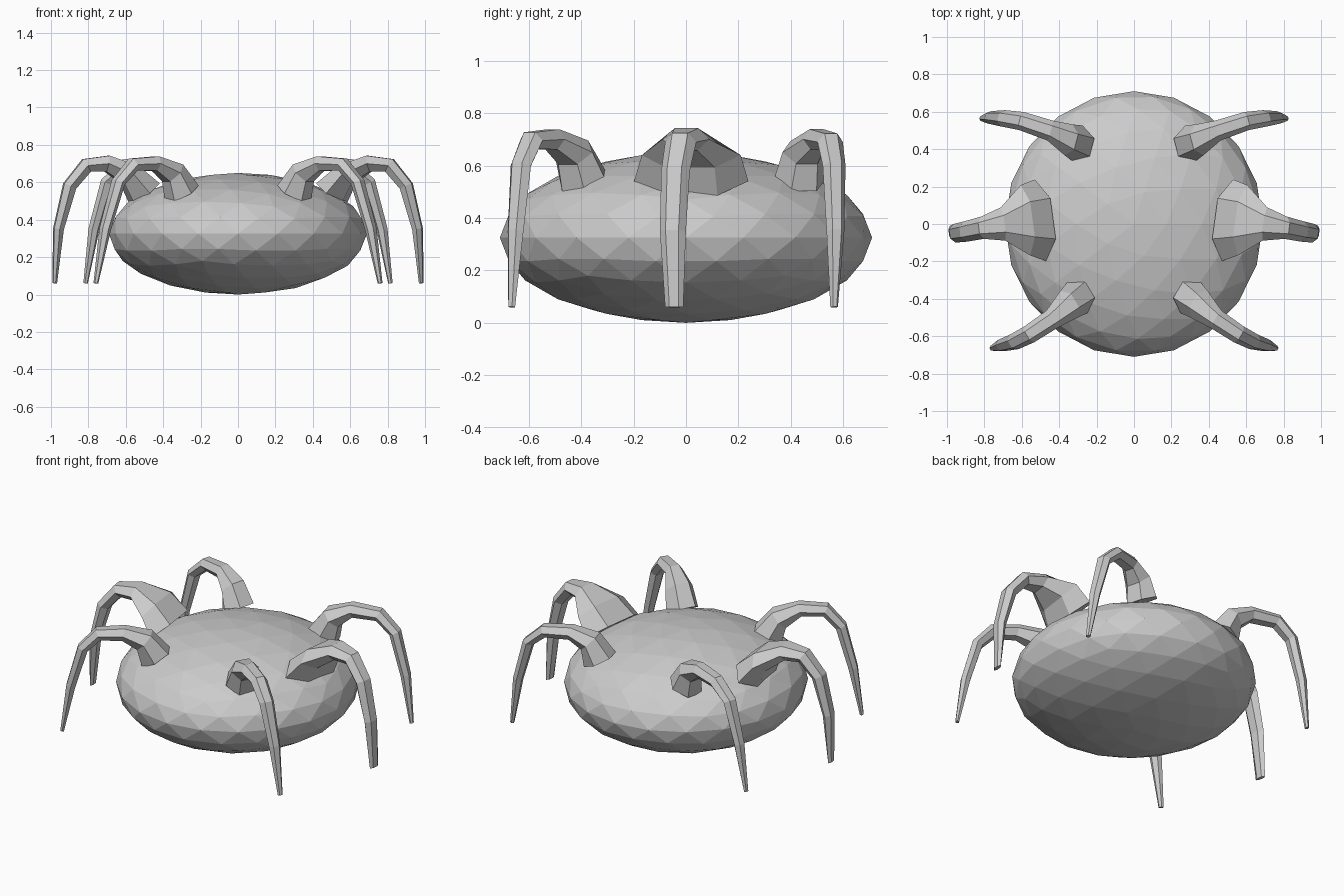
import bpy, bmesh, math
from mathutils import Vector

if "Cube" in bpy.data.objects:
    bpy.data.objects.remove(bpy.data.objects["Cube"])


def finish(name, bm):
    bmesh.ops.recalc_face_normals(bm, faces=bm.faces)
    mesh = bpy.data.meshes.new(name)
    bm.to_mesh(mesh)
    bm.free()
    obj = bpy.data.objects.new(name, mesh)
    bpy.context.collection.objects.link(obj)
    return obj


def make_leg(name, path, sizes, mirror):
    """Sweep a tapering six-sided section; sizes are (half width, half thickness)."""
    pts = [Vector((p[0] * mirror, p[1], p[2])) for p in path]
    run = pts[-1] - pts[0]
    side = Vector((-run.y, run.x, 0)).normalized()
    bm = bmesh.new()
    rings = []
    for i, p in enumerate(pts):
        tangent = (pts[min(i + 1, len(pts) - 1)] - pts[max(i - 1, 0)]).normalized()
        up = side.cross(tangent).normalized()
        w, t = sizes[i]
        ring = []
        for k in range(6):
            a = math.tau * k / 6
            ring.append(bm.verts.new(p + side * w * math.cos(a) + up * t * math.sin(a)))
        rings.append(ring)
    for a, b in zip(rings, rings[1:]):
        for k in range(6):
            n = (k + 1) % 6
            bm.faces.new((a[k], a[n], b[n], b[k]))
    bm.faces.new(rings[0])
    bm.faces.new(rings[-1])
    return finish(name, bm)


# Squashed faceted body
bm = bmesh.new()
bmesh.ops.create_icosphere(bm, subdivisions=3, radius=1)
for v in bm.verts:
    v.co = Vector((v.co.x * 0.69, v.co.y * 0.71, 0.325 + v.co.z * 0.325))
finish("body", bm)

# Arched legs: path on the right side, then section sizes
thin = [(0.10, 0.10), (0.085, 0.07), (0.055, 0.045), (0.05, 0.04),
        (0.045, 0.035), (0.035, 0.03), (0.015, 0.012)]
wide = [(0.22, 0.10), (0.19, 0.07), (0.09, 0.05), (0.06, 0.045),
        (0.055, 0.04), (0.05, 0.03), (0.035, 0.012)]
legs = {
    "front_leg": ([(0.30, -0.39, 0.54), (0.35, -0.43, 0.65), (0.44, -0.51, 0.70),
                   (0.56, -0.59, 0.695), (0.64, -0.63, 0.60), (0.71, -0.65, 0.35),
                   (0.76, -0.665, 0.06)], thin),
    "middle_leg": ([(0.50, 0.02, 0.54), (0.58, 0.02, 0.64), (0.70, 0.0, 0.70),
                    (0.81, -0.02, 0.69), (0.90, -0.04, 0.58), (0.96, -0.05, 0.35),
                    (0.98, -0.045, 0.06)], wide),
    "back_leg": ([(0.30, 0.43, 0.54), (0.35, 0.45, 0.65), (0.45, 0.50, 0.70),
                  (0.60, 0.55, 0.69), (0.70, 0.565, 0.60), (0.77, 0.57, 0.35),
                  (0.815, 0.565, 0.06)], thin),
}
for name, (path, sizes) in legs.items():
    for mirror, label in ((1, "right"), (-1, "left")):
        make_leg(f"{name}_{label}", path, sizes, mirror)
